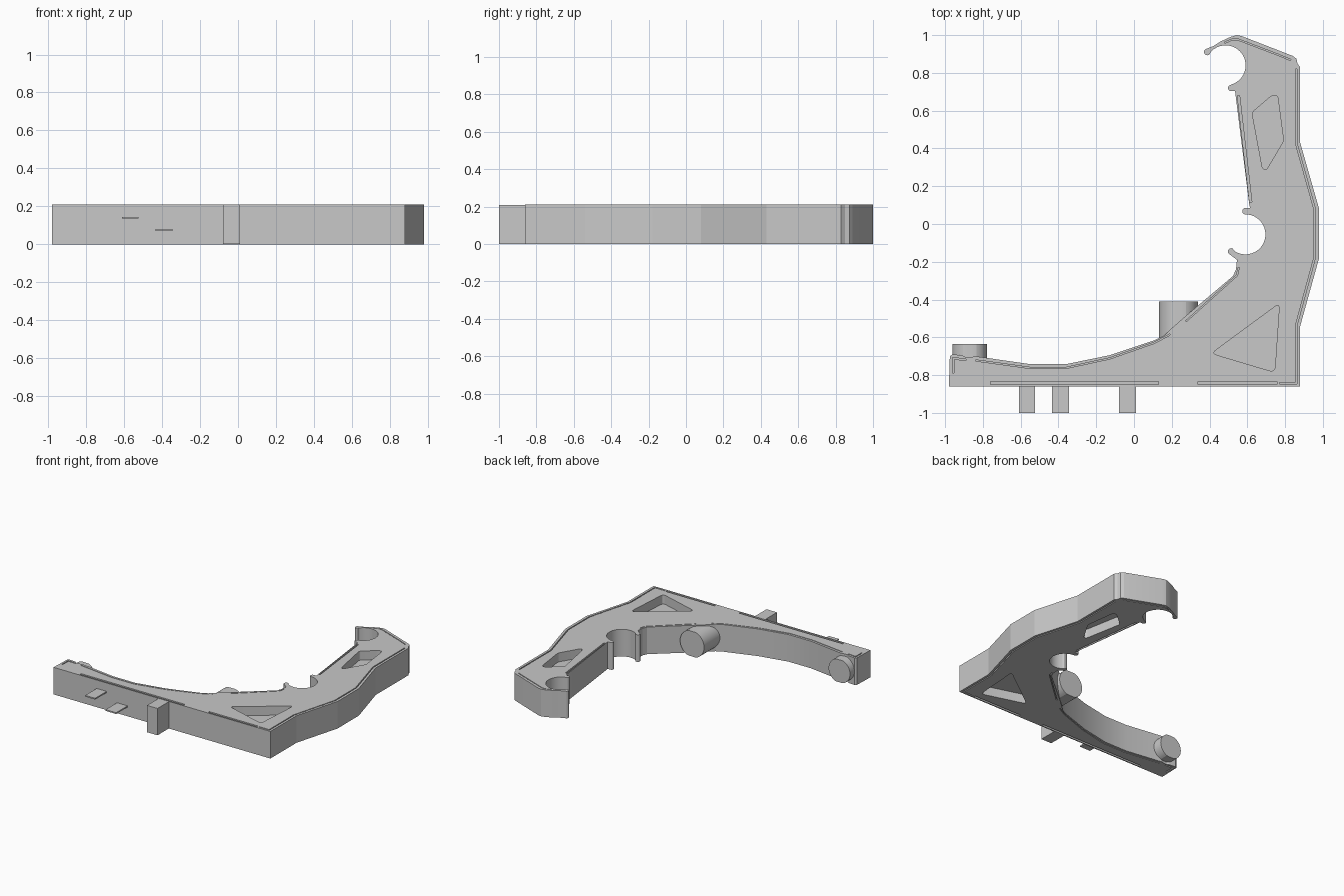
import bpy, bmesh, math
from mathutils import Vector

if "Cube" in bpy.data.objects:
    bpy.data.objects.remove(bpy.data.objects["Cube"])

H = 0.21  # bracket thickness

grey = bpy.data.materials.new("plain_grey")
grey.diffuse_color = (0.58, 0.58, 0.58, 1)
grey.use_nodes = True
grey.node_tree.nodes["Principled BSDF"].inputs["Base Color"].default_value = grey.diffuse_color


def prism(name, pts, z0, z1, cutter=False):
    """Extrude a closed XY outline from z0 to z1."""
    clean = [p for i, p in enumerate(pts) if (Vector(p) - Vector(pts[i - 1])).length > 1e-4]
    bm = bmesh.new()
    low = [bm.verts.new((x, y, z0)) for x, y in clean]
    high = [bm.verts.new((x, y, z1)) for x, y in clean]
    bm.faces.new(low[::-1])
    bm.faces.new(high)
    for i in range(len(low)):
        bm.faces.new((low[i - 1], low[i], high[i], high[i - 1]))
    bmesh.ops.recalc_face_normals(bm, faces=bm.faces)
    me = bpy.data.meshes.new(name)
    bm.to_mesh(me)
    bm.free()
    ob = bpy.data.objects.new(name, me)
    bpy.context.collection.objects.link(ob)
    me.materials.append(grey)
    ob.hide_render = cutter
    return ob


def arc(cx, cy, r, a0, a1, n):
    return [(cx + r * math.cos(math.radians(a0 + (a1 - a0) * i / n)),
             cy + r * math.sin(math.radians(a0 + (a1 - a0) * i / n))) for i in range(n + 1)]


def ribbon(path, w):
    """Closed outline of width w along an open path, with mitred corners."""
    p = [Vector(q) for q in path]
    left, right = [], []
    for i, q in enumerate(p):
        d0 = (q - p[i - 1]).normalized() if i else (p[1] - q).normalized()
        d1 = (p[i + 1] - q).normalized() if i < len(p) - 1 else d0
        t = (d0 + d1).normalized()
        off = Vector((-t.y, t.x)) * (w / 2 / max(t.dot(d0), 0.4))
        left.append(tuple(q + off))
        right.append(tuple(q - off))
    return left + right[::-1]


def rounded(pts, r):
    """Round the corners of a closed outline."""
    out = []
    for i, q in enumerate(pts):
        q = Vector(q)
        da, db = Vector(pts[i - 1]) - q, Vector(pts[(i + 1) % len(pts)]) - q
        a = q + da.normalized() * min(r, da.length * 0.4)
        b = q + db.normalized() * min(r, db.length * 0.4)
        for k in range(5):
            t = k / 4
            out.append(tuple(a * (1 - t) ** 2 + q * 2 * t * (1 - t) + b * t * t))
    return out


# Bracket outline: straight front and back spine, two clip hooks, curved arm
outline = [(-0.98, -0.86), (0.88, -0.86), (0.88, -0.54), (0.98, -0.18), (0.98, 0.08),
           (0.88, 0.43), (0.88, 0.83), (0.865, 0.85), (0.86, 0.875), (0.84, 0.89), (0.57, 0.995)]
outline += [(0.545, 1.0), (0.51, 0.99), (0.46, 0.967), (0.42, 0.942)]
outline += arc(0.388, 0.911, 0.018, 130, 310, 6)        # upper hook tip
outline += arc(0.485, 0.84, 0.106, 138, -70, 20)        # upper clip seat
outline += arc(0.515, 0.72, 0.017, 100, 270, 6)         # upper clip lower tip
outline += [(0.535, 0.705), (0.61, 0.105), (0.615, 0.085)]
outline += arc(0.59, 0.068, 0.017, 90, 260, 6)          # second clip upper tip
outline += arc(0.59, -0.055, 0.106, 83, -122, 20)       # second clip seat
outline += arc(0.514, -0.145, 0.017, 60, 240, 6)        # second clip lower tip
outline += [(0.545, -0.19), (0.54, -0.24), (0.525, -0.275), (0.27, -0.49), (0.19, -0.56),
            (0.16, -0.59), (0.11, -0.615), (-0.13, -0.695), (-0.36, -0.742), (-0.55, -0.742),
            (-0.84, -0.70), (-0.86, -0.705), (-0.89, -0.705), (-0.91, -0.695), (-0.96, -0.69), (-0.975, -0.70)]
body = prism("bracket_body", outline, 0, H)

cutters = []

# Lightening pockets sunk into both broad sides
triangle = rounded([(0.41, -0.685), (0.745, -0.785), (0.77, -0.42)], 0.03)
slot = rounded([(0.625, 0.59), (0.68, 0.295), (0.70, 0.285), (0.792, 0.44), (0.76, 0.68), (0.73, 0.68)], 0.015)
for name, pts in (("triangle_pocket", triangle), ("slot_pocket", slot)):
    cutters.append(prism(name + "_top", pts, H - 0.07, H + 0.05, True))
    cutters.append(prism(name + "_bottom", pts, -0.05, 0.07, True))

# Fine grooves tracing the rim on both broad sides: path, width, depth
grooves = [
    ([(0.77, -0.843), (0.858, -0.843), (0.858, -0.54), (0.956, -0.18), (0.956, 0.08), (0.858, 0.43), (0.858, 0.82)], 0.008, 0.012),
    ([(0.83, 0.868), (0.76, 0.897), (0.55, 0.977), (0.52, 0.977), (0.48, 0.96)], 0.006, 0.012),
    ([(0.553, 0.68), (0.618, 0.115)], 0.012, 0.02),
    ([(0.555, -0.23), (0.545, -0.272), (0.275, -0.515)], 0.006, 0.012),
    ([(0.19, -0.585), (0.11, -0.628), (-0.13, -0.712), (-0.36, -0.762), (-0.55, -0.762), (-0.84, -0.722)], 0.006, 0.012),
    ([(-0.89, -0.718), (-0.957, -0.712), (-0.957, -0.79)], 0.008, 0.012),
    ([(-0.76, -0.843), (0.13, -0.843)], 0.016, 0.03),
    ([(0.34, -0.843), (0.757, -0.843)], 0.016, 0.03),
]
for i, (path, w, depth) in enumerate(grooves):
    shape = ribbon(path, w)
    cutters.append(prism(f"rim_groove_top_{i}", shape, H - depth, H + 0.05, True))
    cutters.append(prism(f"rim_groove_bottom_{i}", shape, -0.05, depth, True))


def volume(me):
    bm = bmesh.new()
    bm.from_mesh(me)
    v = bm.calc_volume()
    bm.free()
    return v


# Apply all cuts, keeping the previous mesh if a cut removes too much
bpy.context.view_layer.objects.active = body
for c in cutters:
    before = body.data.copy()
    for solver in ('EXACT', 'MANIFOLD'):
        m = body.modifiers.new(c.name, 'BOOLEAN')
        m.operation, m.solver, m.object = 'DIFFERENCE', solver, c
        bpy.ops.object.modifier_apply(modifier=m.name)
        if 0.97 < volume(body.data) / volume(before) < 1.001:
            break
        body.data = before.copy()
for c in cutters:
    bpy.data.objects.remove(c)

# Round pegs facing back, flattened slightly at top and bottom
pegs = []
for name, x, r, flat, y0, y1 in (("end_peg", -0.87, 0.092, 0.087, -0.76, -0.635),
                                 ("middle_peg", 0.235, 0.103, 0.097, -0.66, -0.41)):
    prof = [(px, max(-flat, min(flat, py))) for px, py in arc(0, 0, r, 0, 352.5, 47)]
    peg = prism(name, prof, y0, y1)
    for v in peg.data.vertices:
        px, pz, py = v.co
        v.co = (x + px, py, H / 2 + pz)
    peg.data.flip_normals()
    pegs.append(peg)


# Front tabs: two thin blades and one full-height block
def box(name, x0, x1, z0, z1):
    return prism(name, [(x0, -1.0), (x1, -1.0), (x1, -0.855), (x0, -0.855)], z0, z1)


box("left_blade", -0.61, -0.525, 0.135, 0.145)
box("right_blade", -0.435, -0.345, 0.071, 0.081)
box("front_block", -0.08, 0.01, 0.001, H - 0.001)

# Smooth the round seats and pegs, keep the faceted spine crisp
for ob in [body] + pegs:
    bpy.ops.object.select_all(action='DESELECT')
    ob.select_set(True)
    bpy.context.view_layer.objects.active = ob
    bpy.ops.object.shade_smooth_by_angle(angle=math.radians(13))
